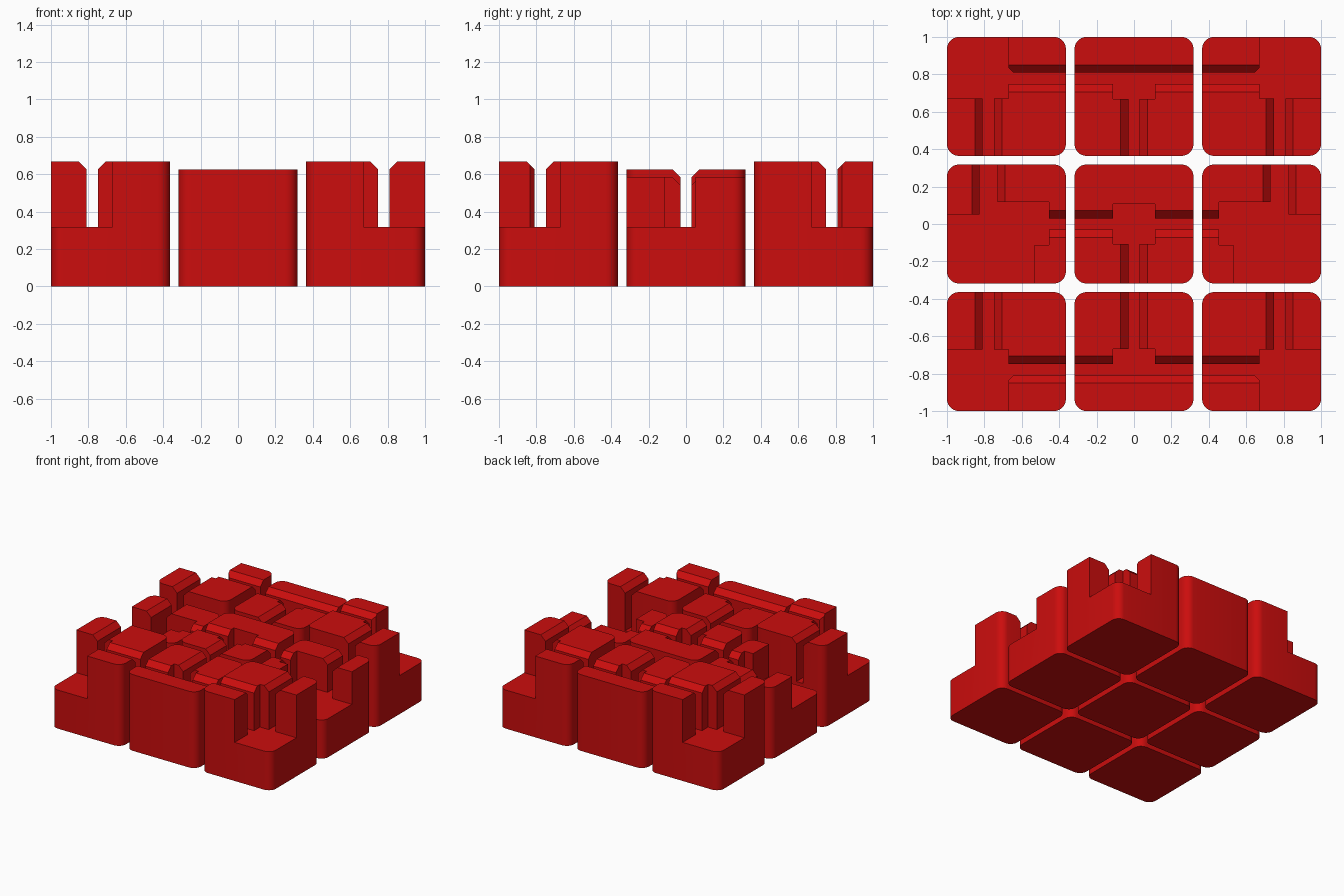
import bpy, bmesh, math

if "Cube" in bpy.data.objects:
    bpy.data.objects.remove(bpy.data.objects["Cube"])

FLOOR = 0.317      # floor of the channels
BEVEL = 0.042      # chamfer along the channel rims
HALF = 0.318       # half width of a block
PITCH = 0.682      # distance between block centres
LANE = 0.779       # centre line of the outer channels

red = bpy.data.materials.new("red")
red.diffuse_color = (0.6, 0.004, 0.004, 1)
red.use_nodes = True
red.node_tree.nodes["Principled BSDF"].inputs["Base Color"].default_value = red.diffuse_color


def new_object(name, bm):
    bmesh.ops.recalc_face_normals(bm, faces=bm.faces)
    mesh = bpy.data.meshes.new(name)
    bm.to_mesh(mesh)
    bm.free()
    obj = bpy.data.objects.new(name, mesh)
    bpy.context.collection.objects.link(obj)
    return obj


def extrude(name, points, direction):
    """Prism from a loop of 3D points swept along a direction."""
    bm = bmesh.new()
    face = bm.faces.new([bm.verts.new(p) for p in points])
    ext = bmesh.ops.extrude_face_region(bm, geom=[face])
    verts = [v for v in ext["geom"] if isinstance(v, bmesh.types.BMVert)]
    bmesh.ops.translate(bm, verts=verts, vec=direction)
    return new_object(name, bm)


def block(name, cx, cy, height, radius=0.064, steps=7):
    """Square block with rounded upright edges."""
    pts = []
    for i, (sx, sy) in enumerate([(1, 1), (-1, 1), (-1, -1), (1, -1)]):
        for k in range(steps + 1):
            a = math.pi / 2 * (i + k / steps)
            pts.append((cx + sx * (HALF - radius) + radius * math.cos(a),
                        cy + sy * (HALF - radius) + radius * math.sin(a), 0))
    obj = extrude(name, pts, (0, 0, height))
    obj.data.materials.append(red)
    return obj


def pocket(points):
    """Straight-sided cutter down to the channel floor."""
    return extrude("pocket_cutter", [(x, y, FLOOR) for x, y in points], (0, 0, 1))


def box(x0, x1, y0, y1):
    return pocket([(x0, y0), (x1, y0), (x1, y1), (x0, y1)])


def slot(axis, centre, start, end, height, w=0.03):
    """Channel cutter with chamfered rims, running along x or y."""
    wide = w + BEVEL + 0.2
    prof = [(-w, FLOOR), (w, FLOOR), (w, height - BEVEL),
            (wide, height + 0.2), (-wide, height + 0.2), (-w, height - BEVEL)]
    if axis == "x":
        return extrude("slot_cutter", [(start, centre + u, z) for u, z in prof],
                       (end - start, 0, 0))
    return extrude("slot_cutter", [(centre + u, start, z) for u, z in prof],
                   (0, end - start, 0))


def finish(obj, cutters):
    bpy.ops.object.select_all(action="DESELECT")
    bpy.context.view_layer.objects.active = obj
    obj.select_set(True)
    for c in cutters:
        c.hide_render = True
        mod = obj.modifiers.new("cut", "BOOLEAN")
        mod.operation = "DIFFERENCE"
        mod.solver = "EXACT"
        mod.object = c
        bpy.ops.object.modifier_apply(modifier=mod.name)
        bpy.data.objects.remove(c)
    bpy.ops.object.shade_smooth_by_angle(angle=math.radians(30))


# corner blocks: open outer corner, two channels meeting there
H = 0.668
for sx, sx_name in ((-1, "left"), (1, "right")):
    for sy, sy_name in ((-1, "front"), (1, "back")):
        obj = block(f"{sy_name}_{sx_name}_block", sx * PITCH, sy * PITCH, H)
        corner = [(0.67, 1.1), (0.67, 0.834), (0.645, 0.809), (0.645, 0.78),
                  (0.67, 0.78), (0.67, 0.67), (1.1, 0.67), (1.1, 1.1)]
        finish(obj, [
            pocket([(sx * x, sy * y) for x, y in corner]),
            slot("x", sy * LANE, sx * 0.3, sx * 0.72, H),
            slot("y", sx * LANE, sy * 0.3, sy * 0.72, H)])

# front and back middle blocks: T-shaped channel
H = 0.626
for sy, name in ((-1, "front"), (1, "back")):
    obj = block(f"{name}_middle_block", 0, sy * PITCH, H)
    finish(obj, [
        box(-0.112, 0.112, *sorted((sy * 0.669, sy * 0.79))),
        slot("x", sy * LANE, -0.4, 0.4, H),
        slot("y", 0, sy * 0.3, sy * 0.72, H)])

# centre block: T-shaped channel with a square junction
finish(block("centre_block", 0, 0, H), [
    box(-0.112, 0.112, -0.106, 0.106),
    slot("x", 0, -0.4, 0.4, H),
    slot("y", 0, -0.4, -0.05, H)])

# left and right middle blocks: stepped open floor and a wider channel
H = 0.584
for sx, name in ((-1, "left"), (1, "right")):
    obj = block(f"{name}_middle_block", sx * PITCH, 0, H)
    steps = [(0.455, 0.118), (0.455, -0.112), (0.532, -0.112), (0.532, -0.5),
             (1.1, -0.5), (1.1, 0.05), (0.8, 0.05), (0.8, 0.118)]
    finish(obj, [
        pocket([(sx * x, y) for x, y in steps]),
        slot("x", 0, sx * 0.3, sx * 0.5, H),
        slot("y", sx * 0.778, 0.05, 0.4, H, 0.047)])
